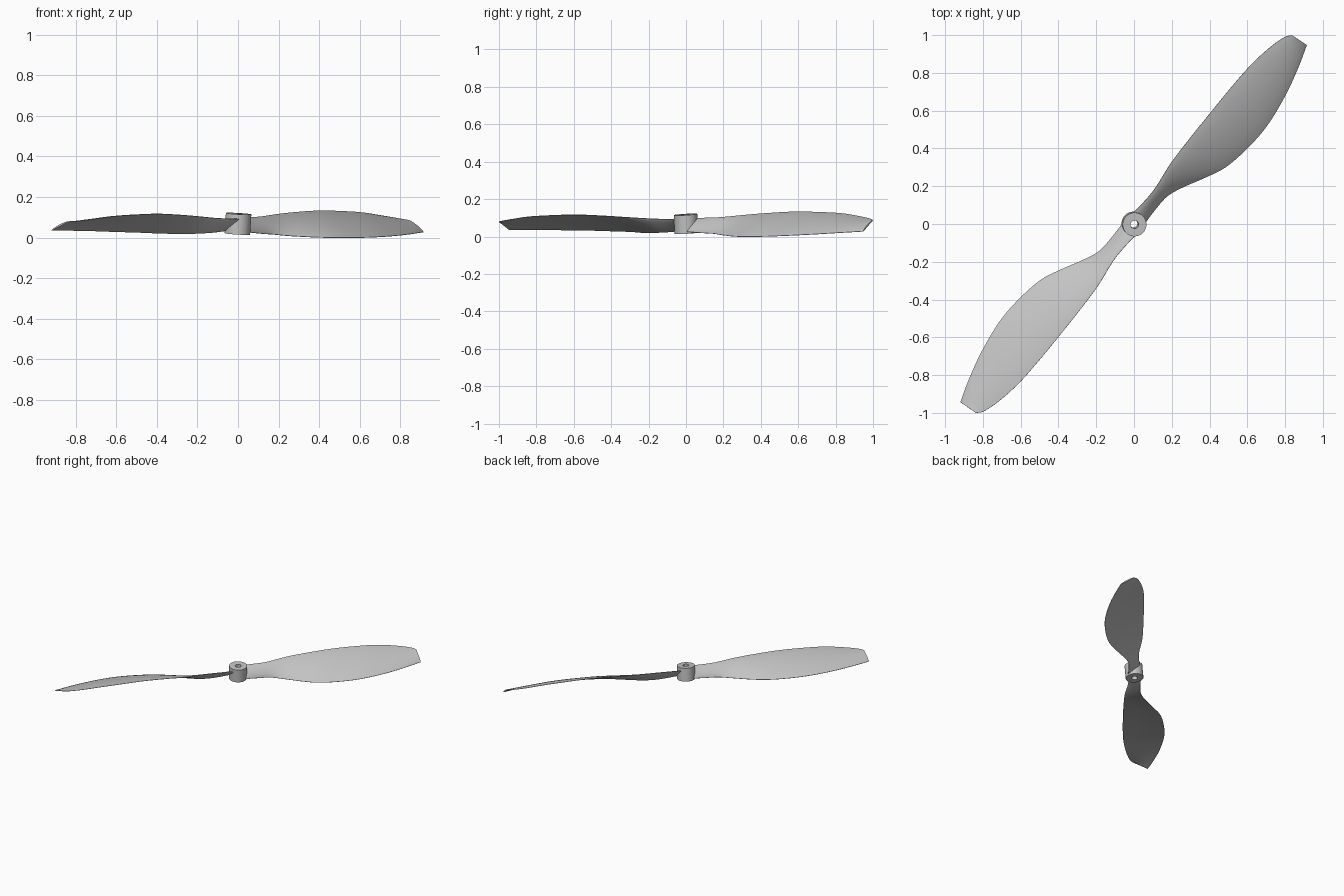
import bpy, bmesh, math
from mathutils import Vector, Matrix

cube = bpy.data.objects.get("Cube")
if cube:
    bpy.data.objects.remove(cube, do_unlink=True)

grey = bpy.data.materials.new("light grey plastic")
grey.use_nodes = True
COLOUR = (0.55, 0.55, 0.55, 1)
grey.diffuse_color = COLOUR
grey.node_tree.nodes["Principled BSDF"].inputs["Base Color"].default_value = COLOUR

# Whole propeller leans a little about its blade axis
MID = 0.068
LEAN = (Matrix.Translation((0, 0, MID)) @ Matrix.Rotation(math.radians(48), 4, 'Z')
        @ Matrix.Rotation(0.08, 4, 'X') @ Matrix.Translation((0, 0, -MID)))

# Blade edges as (distance from hub, sideways, height)
HIGH = [(.03, .045, .095), (.12, .042, .097), (.22, .047, .1), (.37, .074, .11),
        (.53, .088, .119), (.7, .098, .125), (.87, .106, .122), (1.03, .108, .115),
        (1.17, .095, .1), (1.267, .072, .088), (1.303, .047, .083)]
LOW = [(.03, -.045, .03), (.14, -.036, .022), (.228, -.037, .018), (.315, -.066, .013),
       (.444, -.125, .011), (.55, -.165, .012), (.7, -.183, .014), (.86, -.18, .018),
       (1.044, -.144, .023), (1.2, -.095, .028), (1.316, -.049, .031)]


def smooth_path(points, steps=5):
    """Catmull-Rom curve through the points."""
    p = [Vector(q) for q in points]
    p = [2 * p[0] - p[1]] + p + [2 * p[-1] - p[-2]]
    out = []
    for a, b, c, d in zip(p, p[1:], p[2:], p[3:]):
        for k in range(steps):
            t = k / steps
            out.append(b + (c - a) * t / 2 + (2 * a - 5 * b + 4 * c - d) * t * t / 2
                       + (3 * b - a - 3 * c + d) * t ** 3 / 2)
    return out + [p[-2]]


def finish(bm, name, matrix):
    bmesh.ops.recalc_face_normals(bm, faces=bm.faces)
    mesh = bpy.data.meshes.new(name)
    bm.to_mesh(mesh)
    bm.free()
    mesh.transform(matrix)
    mesh.materials.append(grey)
    obj = bpy.data.objects.new(name, mesh)
    bpy.context.collection.objects.link(obj)
    bpy.ops.object.select_all(action='DESELECT')
    obj.select_set(True)
    bpy.context.view_layer.objects.active = obj
    bpy.ops.object.shade_smooth_by_angle(angle=math.radians(35))


def skin(bm, rings, closed):
    """Join neighbouring vertex rings with quads."""
    pairs = list(zip(rings, rings[1:]))
    if closed:
        pairs.append((rings[-1], rings[0]))
    for a, b in pairs:
        for i in range(len(a)):
            j = (i + 1) % len(a)
            bm.faces.new((a[i], a[j], b[j], b[i]))


# Twisted, cambered blade with a thin wing section
def build_blade(name, turn):
    bm = bmesh.new()
    cuts = 12
    rings = []
    for high, low in zip(smooth_path(HIGH), smooth_path(LOW)):
        chord = low - high
        normal = chord.cross(Vector((1, 0, 0))).normalized()
        reach = (high.x + low.x) / 2
        thick = 0.010 - 0.005 * reach

        def point(s, side):
            bulge = 4 * s * (1 - s)
            lift = 0.03 * chord.length * bulge + side * (0.001 + thick * bulge ** 0.7)
            return bm.verts.new(high + chord * s + normal * lift)

        upper = [point(i / cuts, 1) for i in range(cuts + 1)]
        lower = [point(i / cuts, -1) for i in range(cuts, -1, -1)]
        rings.append(upper + lower)
    skin(bm, rings, False)
    bm.faces.new(rings[0])
    bm.faces.new(rings[-1])
    finish(bm, name, LEAN @ Matrix.Rotation(turn, 4, 'Z'))


build_blade("right_hand_blade", 0)
build_blade("left_hand_blade", math.pi)

# Hub: a short tube with a shaft hole
bm = bmesh.new()
rings = []
for radius, z in ((0.063, 0.018), (0.063, 0.118), (0.021, 0.118), (0.021, 0.018)):
    rings.append([bm.verts.new((radius * math.cos(a), radius * math.sin(a), z))
                  for a in (math.tau * k / 48 for k in range(48))])
skin(bm, rings, True)
finish(bm, "hub", LEAN)
